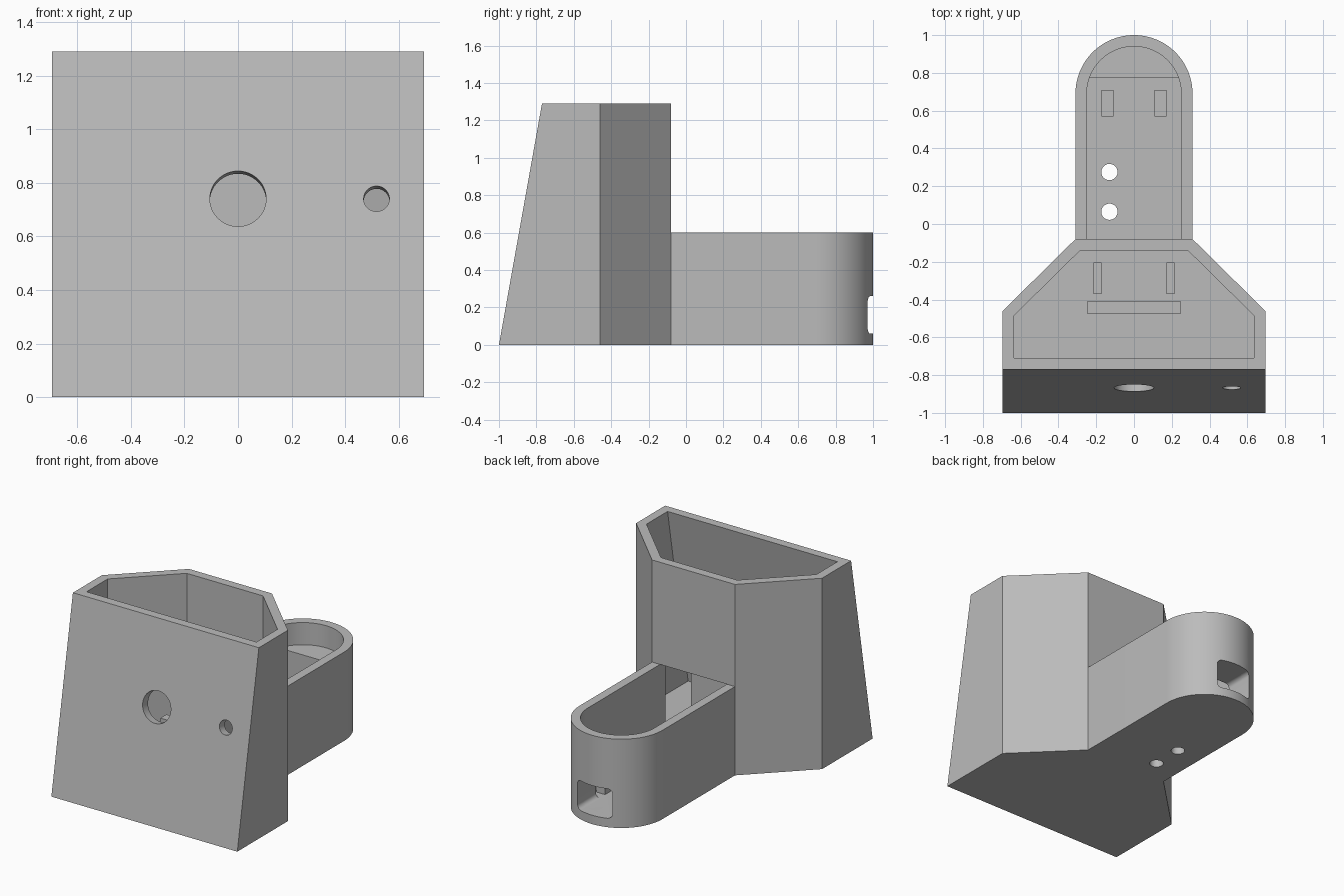
import bpy
import bmesh
import math
from mathutils import Matrix, Vector

cube = bpy.data.objects.get("Cube")
if cube:
    bpy.data.objects.remove(cube, do_unlink=True)

grey = bpy.data.materials.new("plain grey")
grey.use_nodes = True
COLOUR = (0.5, 0.5, 0.5, 1)
grey.diffuse_color = COLOUR
grey.node_tree.nodes["Principled BSDF"].inputs["Base Color"].default_value = COLOUR

HEIGHT, TAIL_HEIGHT, FLOOR, WALL = 1.29, 0.6, 0.06, 0.06
LEAN = 0.23 / HEIGHT


def make_object(name, bm):
    bmesh.ops.recalc_face_normals(bm, faces=bm.faces)
    mesh = bpy.data.meshes.new(name)
    bm.to_mesh(mesh)
    bm.free()
    mesh.materials.append(grey)
    obj = bpy.data.objects.new(name, mesh)
    bpy.context.collection.objects.link(obj)
    return obj


def loft(name, low, high, z0, z1):
    """Solid between two matching outlines."""
    bm = bmesh.new()
    a = [bm.verts.new((x, y, z0)) for x, y in low]
    b = [bm.verts.new((x, y, z1)) for x, y in high]
    bm.faces.new(a[::-1])
    bm.faces.new(b)
    for i in range(len(a)):
        j = (i + 1) % len(a)
        bm.faces.new((a[i], a[j], b[j], b[i]))
    return make_object(name, bm)


def box(name, x0, x1, y0, y1, z0, z1):
    outline = [(x0, y0), (x1, y0), (x1, y1), (x0, y1)]
    return loft(name, outline, outline, z0, z1)


def cylinder(name, centre, axis, radius, depth):
    bm = bmesh.new()
    turn = Vector(axis).to_track_quat("Z", "Y").to_matrix().to_4x4()
    bmesh.ops.create_cone(bm, cap_ends=True, segments=48, radius1=radius,
                          radius2=radius, depth=depth,
                          matrix=Matrix.Translation(centre) @ turn)
    return make_object(name, bm)


def cut(target, cutters):
    for cutter in cutters:
        mod = target.modifiers.new("cut", "BOOLEAN")
        mod.operation = "DIFFERENCE"
        mod.solver = "EXACT"
        mod.object = cutter
        bpy.context.view_layer.objects.active = target
        bpy.ops.object.modifier_apply(modifier=mod.name)
        bpy.data.objects.remove(cutter, do_unlink=True)


def smooth(obj):
    bpy.ops.object.select_all(action="DESELECT")
    obj.select_set(True)
    bpy.context.view_layer.objects.active = obj
    bpy.ops.object.shade_smooth_by_angle(angle=math.radians(30))


def mirrored(half):
    return half + [(-x, y) for x, y in reversed(half)]


def outer_section(z):
    return mirrored([(0.695, LEAN * z - 1), (0.695, -0.46), (0.31, -0.08)])


def inner_section(z):
    return mirrored([(0.635, LEAN * z - 0.94), (0.635, -0.485), (0.285, -0.14)])


def tail_outline(radius, start):
    """Straight sides closed by a half circle at the back."""
    arc = [(radius * math.cos(math.pi * i / 48), 0.69 + radius * math.sin(math.pi * i / 48))
           for i in range(49)]
    return [(-radius, start), (radius, start)] + arc


# Housing: leaning front, open top, doorway into the tail
housing = loft("housing", outer_section(0), outer_section(HEIGHT), 0, HEIGHT)
top = HEIGHT + 0.1
normal = (0, -1, LEAN)
front_y = LEAN * 0.74 - 0.97
cut(housing, [
    loft("cavity", inner_section(FLOOR), inner_section(top), FLOOR, top),
    box("doorway", -0.25, 0.25, -0.3, 0.1, FLOOR, TAIL_HEIGHT),
    cylinder("large_bore", (0, front_y, 0.735), normal, 0.105, 0.3),
    cylinder("small_bore", (0.517, front_y, 0.735), normal, 0.048, 0.3),
])
smooth(housing)

# Tail: round-ended tray
tail_shape = tail_outline(0.31, -0.08)
tail = loft("tail", tail_shape, tail_shape, 0, TAIL_HEIGHT)
hollow = tail_outline(0.25, -0.2)
cut(tail, [loft("tail_cavity", hollow, hollow, FLOOR, TAIL_HEIGHT + 0.1)])

# End ledge inside the round end
ledge_shape = [(x, y) for x, y in tail_outline(0.255, 0) if y > 0.78]
ledge_half = math.sqrt(0.25 ** 2 - 0.085 ** 2) + 0.004
ledge_shape = [(-ledge_half, 0.775), (ledge_half, 0.775)] + ledge_shape
ledge = loft("end_ledge", ledge_shape, ledge_shape, FLOOR - 0.005, 0.45)


def slot_cutter():
    """Rounded opening for the cable."""
    slot = box("slot", -0.13, 0.13, 0.7, 1.1, FLOOR, 0.26)
    bm = bmesh.new()
    bm.from_mesh(slot.data)
    edges = [e for e in bm.edges
             if abs(e.verts[0].co.y - e.verts[1].co.y) > 0.1]
    bmesh.ops.bevel(bm, geom=edges, offset=0.03, segments=6, profile=0.5, affect="EDGES")
    bm.to_mesh(slot.data)
    bm.free()
    return slot


cut(ledge, [slot_cutter()])
cut(tail, [slot_cutter()] + [
    cylinder("floor_hole", (-0.13, y, 0), (0, 0, 1), 0.043, 0.3) for y in (0.065, 0.275)])
smooth(tail)
smooth(ledge)

# Supports standing on the floor
box("cross_wall", -0.248, 0.248, -0.475, -0.41, FLOOR, 0.45)
for side, s in (("left", 1), ("right", -1)):
    box(side + "_post", *sorted((s * 0.108, s * 0.173)), 0.57, 0.71, FLOOR, 0.12)
    box(side + "_rib", *sorted((s * 0.172, s * 0.215)), -0.37, -0.205, FLOOR, 0.12)
